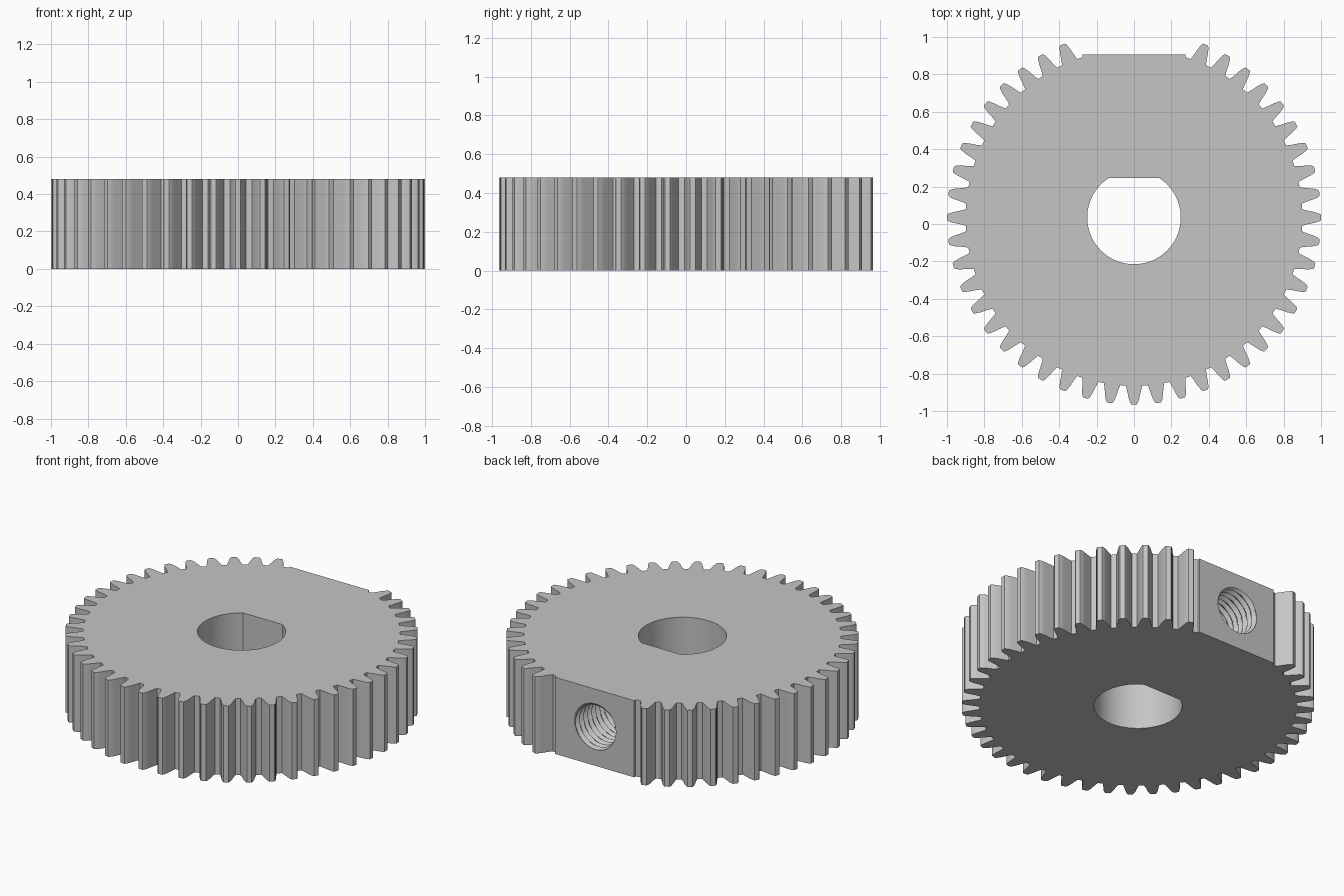
import bpy, bmesh
from math import pi, sin, cos, sqrt, asin

if "Cube" in bpy.data.objects:
    bpy.data.objects.remove(bpy.data.objects["Cube"], do_unlink=True)

TEETH, HEIGHT, CY = 48, 0.48, 0.035     # gear axis is slightly behind the origin
FLAT_Y = 0.905                          # milled flat on the back

steel = bpy.data.materials.new("grey_steel")
steel.use_nodes = True
grey = (0.56, 0.56, 0.56, 1)
steel.diffuse_color = grey
steel.node_tree.nodes["Principled BSDF"].inputs["Base Color"].default_value = grey


def finish(name, bm):
    bmesh.ops.recalc_face_normals(bm, faces=bm.faces)
    mesh = bpy.data.meshes.new(name)
    bm.to_mesh(mesh)
    bm.free()
    mesh.materials.append(steel)
    obj = bpy.data.objects.new(name, mesh)
    bpy.context.collection.objects.link(obj)
    return obj


def prism(name, outline, z0, z1):
    bm = bmesh.new()
    face = bm.faces.new([bm.verts.new((x, y, z0)) for x, y in outline])
    top = bmesh.ops.extrude_face_region(bm, geom=[face])["geom"]
    verts = [v for v in top if isinstance(v, bmesh.types.BMVert)]
    bmesh.ops.translate(bm, verts=verts, vec=(0, 0, z1 - z0))
    return finish(name, bm)


def threaded_rod(name, y0, y1, z, minor, major, pitch, segs=48, rows_per_turn=8):
    bm = bmesh.new()
    step = pitch / rows_per_turn
    rings = []
    for k in range(round((y1 - y0) / step) + 1):
        y, ring = y0 + k * step, []
        for s in range(segs):
            a = 2 * pi * s / segs
            phase = (y / pitch + s / segs) % 1
            r = minor + (major - minor) * abs(2 * phase - 1)
            ring.append(bm.verts.new((r * cos(a), y, z + r * sin(a))))
        rings.append(ring)
    for low, high in zip(rings, rings[1:]):
        for s in range(segs):
            t = (s + 1) % segs
            bm.faces.new((low[s], low[t], high[t], high[s]))
    bm.faces.new(rings[0])
    bm.faces.new(rings[-1])
    return finish(name, bm)


# Toothed wheel: half a tooth as (radius, half width), mirrored around each tooth
flank = [(0.9, 0.044), (0.93, 0.036), (0.965, 0.029), (0.99, 0.021), (1.0, 0.014)]
tooth = [(r, -w) for r, w in flank] + [(r, w) for r, w in reversed(flank)]
outline = []
for i in range(TEETH):
    for r, w in tooth:
        a = 2 * pi * i / TEETH + w / r
        outline.append((r * cos(a), CY + r * sin(a)))
gear = prism("gear_wheel", outline, 0, HEIGHT)

# Back flat that removes five teeth
flat = prism("flat_cutter", [(-0.305, FLAT_Y), (0.305, FLAT_Y),
                             (0.305, 1.2), (-0.305, 1.2)], -0.1, HEIGHT + 0.1)

# D-shaped shaft bore
BORE_R, BORE_FLAT = 0.25, 0.21
start = pi - asin(BORE_FLAT / BORE_R)
sweep = pi + 2 * asin(BORE_FLAT / BORE_R)
bore_outline = [(BORE_R * cos(start + sweep * i / 72),
                 CY + BORE_R * sin(start + sweep * i / 72)) for i in range(73)]
bore = prism("bore_cutter", bore_outline, -0.1, HEIGHT + 0.1)

# Blind threaded set screw hole in the flat
screw = threaded_rod("thread_cutter", 0.36, 0.96, HEIGHT / 2, 0.132, 0.153, 0.04)

bpy.context.view_layer.objects.active = gear
for cutter in (flat, bore, screw):
    cutter.hide_render = True
    mod = gear.modifiers.new(cutter.name, "BOOLEAN")
    mod.operation, mod.solver, mod.object = "DIFFERENCE", "EXACT", cutter
    bpy.ops.object.modifier_apply(modifier=mod.name)
    bpy.data.objects.remove(cutter, do_unlink=True)

bpy.ops.object.select_all(action="DESELECT")
gear.select_set(True)
bpy.ops.object.shade_smooth_by_angle(angle=0.4)
